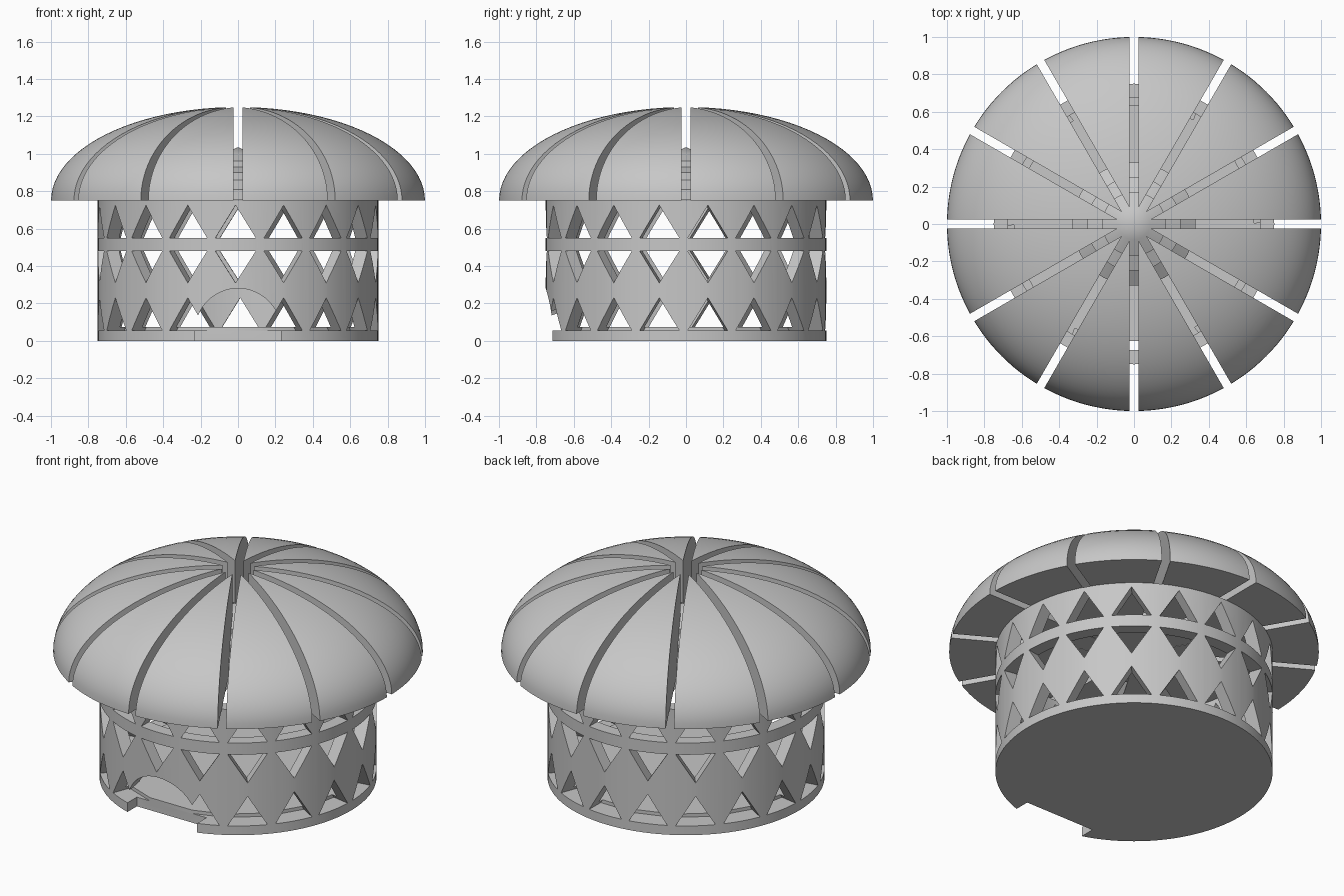
import bpy, bmesh
from math import sin, cos, pi, radians
from mathutils import Matrix, Vector

if "Cube" in bpy.data.objects:
    bpy.data.objects.remove(bpy.data.objects["Cube"], do_unlink=True)

grey = bpy.data.materials.new("plain grey")
grey.use_nodes = True
grey.diffuse_color = (0.57, 0.57, 0.57, 1)
grey.node_tree.nodes["Principled BSDF"].inputs["Base Color"].default_value = grey.diffuse_color


def make_object(name, bm):
    bmesh.ops.recalc_face_normals(bm, faces=bm.faces)
    mesh = bpy.data.meshes.new(name)
    bm.to_mesh(mesh)
    bm.free()
    mesh.materials.append(grey)
    obj = bpy.data.objects.new(name, mesh)
    bpy.context.collection.objects.link(obj)
    return obj


def lathe(name, profile, steps=108):
    """Revolve (radius, height) points around z into a closed solid."""
    bm = bmesh.new()
    verts = [bm.verts.new((r, 0, z)) for r, z in profile]
    edges = [bm.edges.new(pair) for pair in zip(verts, verts[1:])]
    bmesh.ops.spin(bm, geom=verts + edges, cent=(0, 0, 0), axis=(0, 0, 1),
                   angle=2 * pi, steps=steps)
    bmesh.ops.remove_doubles(bm, verts=bm.verts, dist=0.0001)
    return make_object(name, bm)


def prism(bm, outline, near, far, turn):
    """Extrude an (x, z) outline along -y, then turn it around z."""
    spin = Matrix.Rotation(turn, 3, 'Z')
    rings = [[bm.verts.new(spin @ Vector((x, -d, z))) for x, z in outline]
             for d in (near, far)]
    bm.faces.new(rings[0])
    bm.faces.new(rings[1][::-1])
    n = len(outline)
    for i in range(n):
        j = (i + 1) % n
        bm.faces.new((rings[0][i], rings[0][j], rings[1][j], rings[1][i]))


def cut(target, bm):
    cutter = make_object("cutter", bm)
    cutter.hide_render = True
    mod = target.modifiers.new("cut", 'BOOLEAN')
    mod.operation = 'DIFFERENCE'
    mod.solver = 'EXACT'
    mod.object = cutter
    bpy.context.view_layer.objects.active = target
    bpy.ops.object.modifier_apply(modifier=mod.name)
    bpy.data.objects.remove(cutter, do_unlink=True)


# Round drum with a floor
drum = lathe("drum_wall", [(0, 0), (0.75, 0), (0.75, 0.75), (0.675, 0.75),
                           (0.675, 0.075), (0, 0.075)])

# Three rows of triangular openings
openings = bmesh.new()
COUNT, HALF = 18, 0.108
for base, tip in ((0.055, 0.23), (0.48, 0.31), (0.55, 0.725)):
    for i in range(COUNT):
        prism(openings, [(-HALF, base), (HALF, base), (0, tip)], 0.635, 0.85,
              2 * pi * i / COUNT - radians(1))
cut(drum, openings)

# Arched doorway through the front wall and floor edge
door = bmesh.new()
R = 0.23
arch = [(R * cos(pi * i / 32), 0.05 + R * sin(pi * i / 32)) for i in range(33)]
prism(door, arch + [(-R, -0.1), (R, -0.1)], 0.625, 0.9, 0)
cut(drum, door)

# Domed roof divided into twelve wedges by radial slots
curve = [(cos(pi / 2 * i / 24), 0.75 + 0.5 * sin(pi / 2 * i / 24)) for i in range(24)]
roof = lathe("roof_wedges", [(0, 0.75)] + curve + [(0, 1.25)], 144)
W = 0.023
for i in range(6):
    slot = bmesh.new()
    prism(slot, [(-W, 0.6), (W, 0.6), (W, 1.4), (-W, 1.4)], -1.2, 1.2, pi * i / 6)
    cut(roof, slot)

# Stepped core that ties the wedges together
core = lathe("roof_core", [(0, 0.752), (0.33, 0.752), (0.33, 0.81), (0.25, 0.86),
                           (0.25, 0.9), (0.17, 0.93), (0.17, 0.96),
                           (0.085, 1.0), (0, 1.035)], 48)

for obj in (drum, roof, core):
    bpy.ops.object.select_all(action='DESELECT')
    obj.select_set(True)
    bpy.context.view_layer.objects.active = obj
    bpy.ops.object.shade_smooth_by_angle(angle=radians(25))
